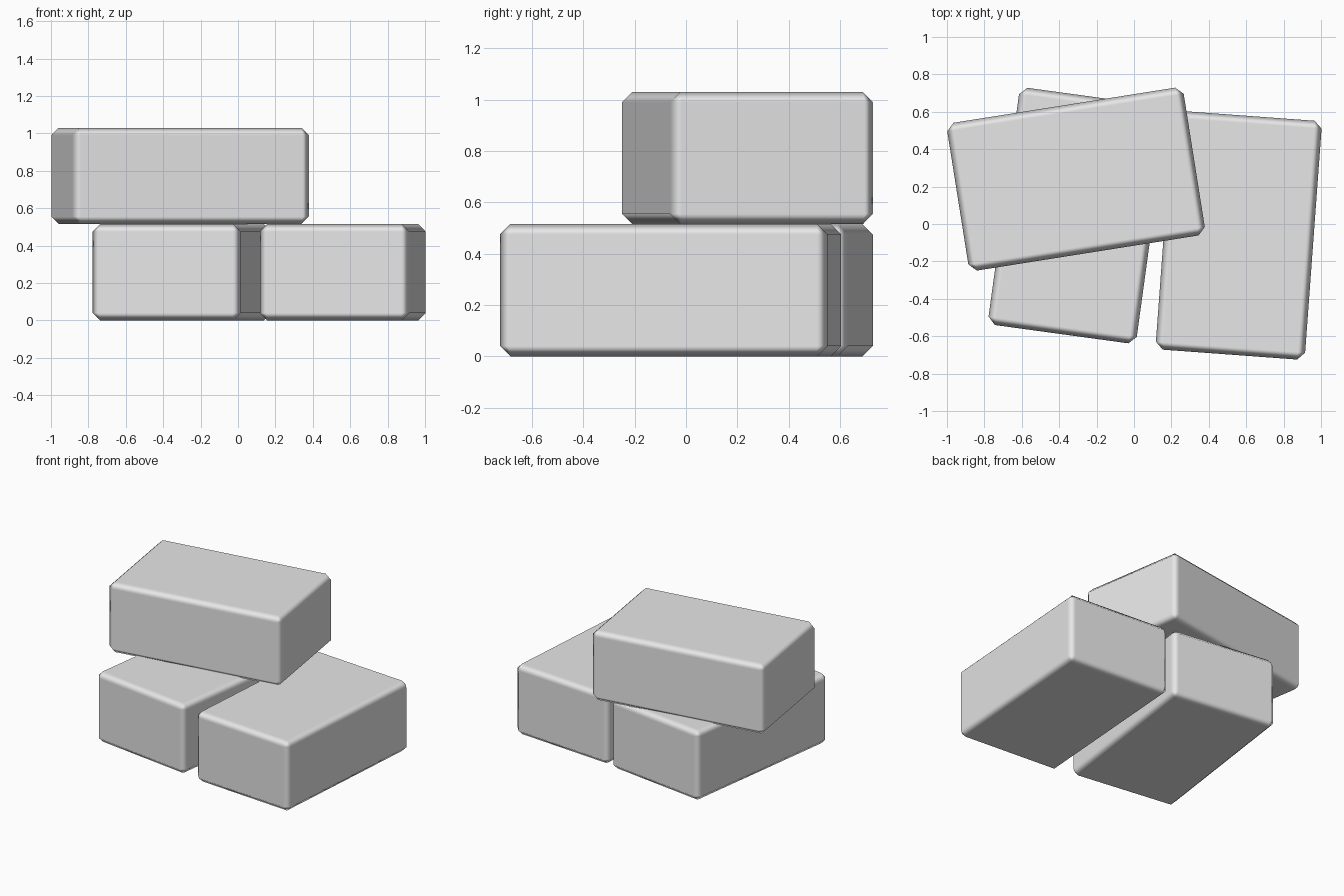
import bpy
from math import radians

default = bpy.data.objects.get("Cube")
if default:
    bpy.data.objects.remove(default, do_unlink=True)

LENGTH, WIDTH, HEIGHT = 1.28, 0.80, 0.515

# Single plain grey for every brick
grey = bpy.data.materials.new("light grey")
grey.use_nodes = True
grey.diffuse_color = (0.8, 0.8, 0.8, 1)
grey.node_tree.nodes["Principled BSDF"].inputs["Base Color"].default_value = grey.diffuse_color


def brick(name, x, y, level, angle):
    """Chamfered block lying flat, its long side along local y."""
    bpy.ops.mesh.primitive_cube_add(size=1)
    ob = bpy.context.object
    ob.name = name
    ob.scale = (WIDTH, LENGTH, HEIGHT)
    bpy.ops.object.transform_apply(location=False, rotation=False, scale=True)
    ob.location = (x, y, (level + 0.5) * HEIGHT)
    ob.rotation_euler.z = radians(angle)
    ob.data.materials.append(grey)
    bpy.ops.object.shade_smooth()
    bevel = ob.modifiers.new("chamfer", "BEVEL")
    bevel.width = 0.04
    bevel.segments = 1
    bevel.harden_normals = True
    return ob


# Two bricks side by side, one laid across the top
brick("lower_brick_left", 0.56, -0.06, 0, -4.2)
brick("lower_brick_right", -0.30, 0.045, 0, -7.8)
brick("upper_brick", -0.31, 0.24, 1, -81)
